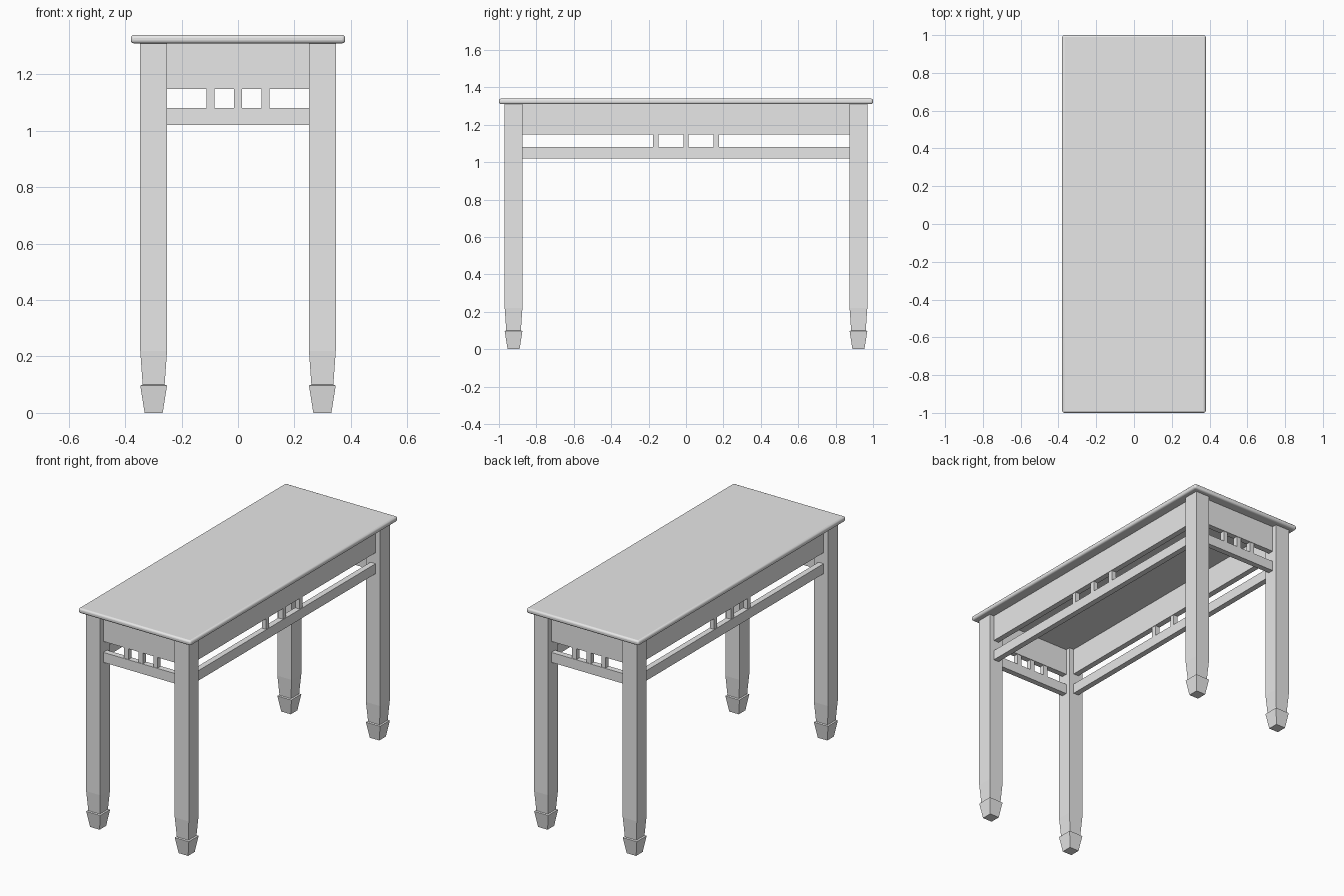
import bpy, bmesh
from mathutils import Vector

if "Cube" in bpy.data.objects:
    bpy.data.objects.remove(bpy.data.objects["Cube"])

grey = bpy.data.materials.new("plain grey")
grey.diffuse_color = (0.8, 0.8, 0.8, 1)
grey.use_nodes = True
grey.node_tree.nodes["Principled BSDF"].inputs["Base Color"].default_value = grey.diffuse_color

TOP_Z, UNDER = 1.34, 1.31          # tabletop upper and lower heights
LX, LY, LEG = 0.299, 0.922, 0.0475  # leg centres and half width
THICK = 0.035                      # thickness of aprons and rails


def finish(name, bm):
    bmesh.ops.recalc_face_normals(bm, faces=bm.faces)
    me = bpy.data.meshes.new(name)
    bm.to_mesh(me)
    bm.free()
    me.materials.append(grey)
    ob = bpy.data.objects.new(name, me)
    bpy.context.collection.objects.link(ob)
    return ob


def box(name, lo, hi):
    lo, hi = Vector(lo), Vector(hi)
    bm = bmesh.new()
    bmesh.ops.create_cube(bm, size=1)
    bmesh.ops.scale(bm, vec=hi - lo, verts=bm.verts)
    bmesh.ops.translate(bm, vec=(lo + hi) / 2, verts=bm.verts)
    return finish(name, bm)


def square_leg(name, cx, cy, profile):
    """Square rings stacked along z, from (height, half width) pairs."""
    bm = bmesh.new()
    rings = [[bm.verts.new((cx + sx * r, cy + sy * r, z))
              for sx, sy in ((-1, -1), (1, -1), (1, 1), (-1, 1))]
             for z, r in profile]
    for a, b in zip(rings, rings[1:]):
        for i in range(4):
            j = (i + 1) % 4
            bm.faces.new((a[i], a[j], b[j], b[i]))
    bm.faces.new(rings[0][::-1])
    bm.faces.new(rings[-1])
    return finish(name, bm)


# Tabletop with a rounded edge
top = box("tabletop", (-0.38, -1, UNDER), (0.38, 1, TOP_Z))
bev = top.modifiers.new("rounded_edge", "BEVEL")
bev.width, bev.segments = 0.011, 3
bpy.context.view_layer.objects.active = top
top.select_set(True)
bpy.ops.object.shade_smooth_by_angle(angle=0.7)

# Four legs, tapering into flared feet
leg_profile = [(0, 0.032), (0.097, LEG), (0.1, 0.039),
               (0.15, 0.0425), (0.22, LEG), (UNDER, LEG)]
for sx, xn in ((-1, "left"), (1, "right")):
    for sy, yn in ((-1, "front"), (1, "back")):
        square_leg(f"{yn}_{xn}_leg", sx * LX, sy * LY, leg_profile)

# Aprons, lower rails and slats on each side
h = THICK / 2
for s, xn, yn in ((-1, "left", "front"), (1, "right", "back")):
    ex, ey = LX - LEG, LY - LEG
    for part, z0, z1 in (("apron", 1.148, UNDER), ("rail", 1.02, 1.081)):
        box(f"{yn}_{part}", (-ex, s * LY - h, z0), (ex, s * LY + h, z1))
        box(f"{xn}_{part}", (s * LX - h, -ey, z0), (s * LX + h, ey, z1))
    for i in (-1, 0, 1):
        for name, cx, cy in ((f"{yn}_slat", i * 0.098, s * LY),
                             (f"{xn}_slat", s * LX, i * 0.162)):
            box(name, (cx - 0.0145, cy - 0.0145, 1.081),
                (cx + 0.0145, cy + 0.0145, 1.148))
